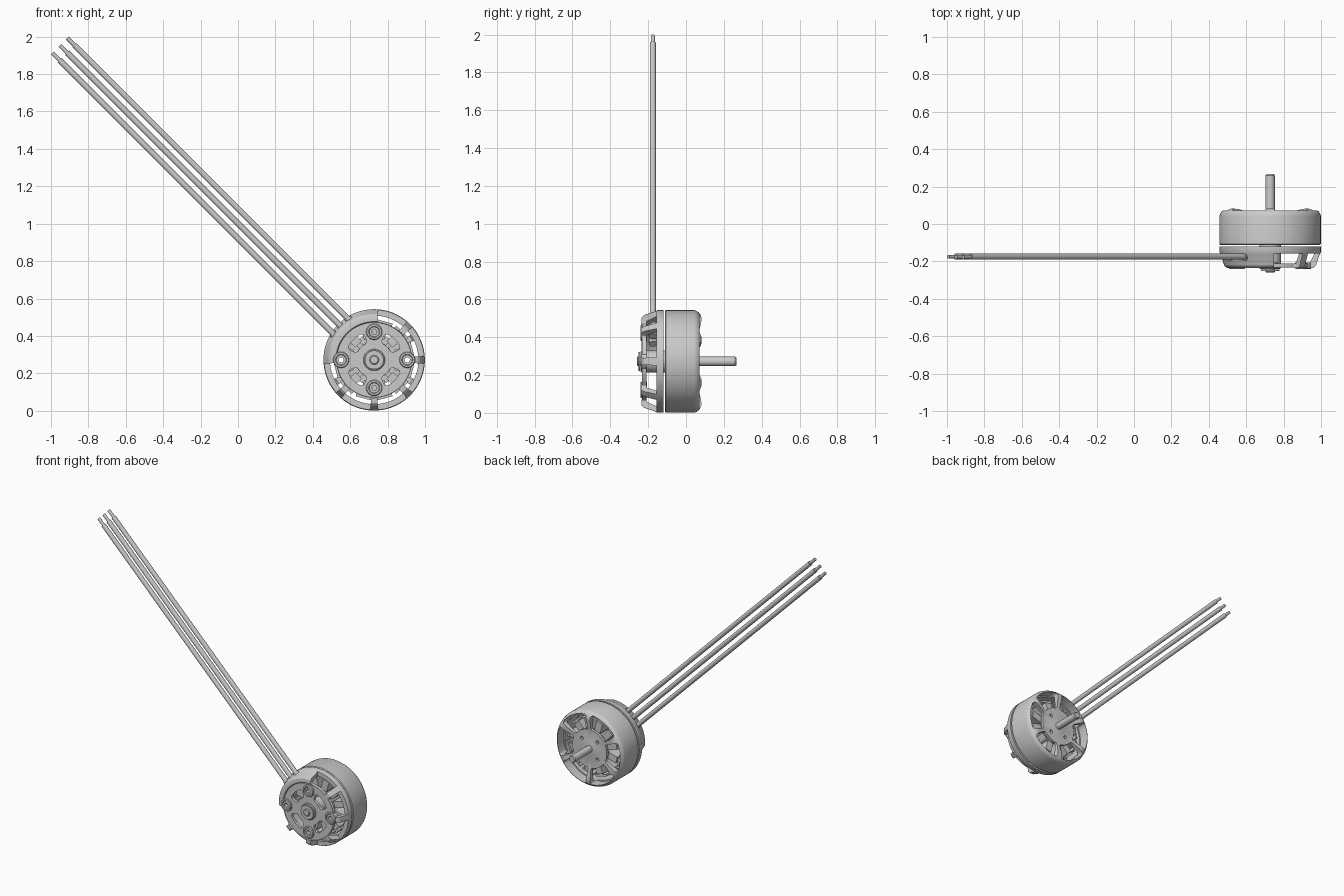
import bpy, bmesh
from math import sin, cos, pi, radians
from mathutils import Vector, Matrix

if "Cube" in bpy.data.objects:
    bpy.data.objects.remove(bpy.data.objects["Cube"])

CX, CZ = 0.728, 0.272          # motor axis (runs along y)


def finish(bm, name, loc=(CX, 0, CZ), smooth=True):
    bmesh.ops.recalc_face_normals(bm, faces=bm.faces)
    me = bpy.data.meshes.new(name)
    bm.to_mesh(me)
    bm.free()
    ob = bpy.data.objects.new(name, me)
    ob.location = loc
    bpy.context.collection.objects.link(ob)
    if smooth:
        shade(ob)
    return ob


def activate(ob):
    bpy.ops.object.select_all(action='DESELECT')
    ob.select_set(True)
    bpy.context.view_layer.objects.active = ob


def shade(ob):
    activate(ob)
    bpy.ops.object.shade_smooth_by_angle(angle=radians(28))


def lathe(name, profile, loc=(CX, 0, CZ), n=96, closed=True, smooth=True):
    """Spin an (r, y) profile about y; open profiles get end caps."""
    bm = bmesh.new()
    rings = [[bm.verts.new((r * cos(2 * pi * i / n), y, r * sin(2 * pi * i / n)))
              for i in range(n)] for r, y in profile]
    m = len(rings)
    for k in range(m if closed else m - 1):
        a, b = rings[k], rings[(k + 1) % m]
        for i in range(n):
            j = (i + 1) % n
            bm.faces.new((a[i], a[j], b[j], b[i]))
    if not closed:
        bm.faces.new(rings[0])
        bm.faces.new(rings[-1])
    return finish(bm, name, loc, smooth)


def prism(bm, pts, y0, y1):
    lo = [bm.verts.new((x, y0, z)) for x, z in pts]
    hi = [bm.verts.new((x, y1, z)) for x, z in pts]
    bm.faces.new(lo)
    bm.faces.new(hi)
    for i in range(len(pts)):
        j = (i + 1) % len(pts)
        bm.faces.new((lo[i], lo[j], hi[j], hi[i]))


def sector(r0, r1, half, mid, c):
    """Ring sector with rounded corners; angles in degrees."""
    rm, h, pts = (r0 + r1) / 2, radians(half), []
    w = h * rm
    corners = [(r1 - c, w - c, 0), (r0 + c, w - c, 90), (r0 + c, c - w, 180), (r1 - c, c - w, 270)]
    for k, (r, s, a) in enumerate(corners):
        for i in range(6):
            t = radians(a + 18 * i)
            pts.append((r + c * cos(t), s + c * sin(t)))
        if k in (1, 3):        # subdivide the two arcs
            e, sg = pts[-1], (-1 if k == 1 else 1)
            pts += [(e[0], e[1] + sg * 2 * (w - c) * i / 10) for i in range(1, 10)]
    m = radians(mid)
    return [(r * cos(m + s / rm), r * sin(m + s / rm)) for r, s in pts]


def circle(r, dist, ang, n=24):
    a = radians(ang)
    return [(dist * cos(a) + r * cos(2 * pi * i / n), dist * sin(a) + r * sin(2 * pi * i / n))
            for i in range(n)]


def cut(ob, shapes):
    """Subtract prisms given as (outline, y0, y1)."""
    bm = bmesh.new()
    for pts, y0, y1 in shapes:
        prism(bm, pts, y0, y1)
    tool = finish(bm, "cutter", smooth=False)
    tool.hide_render = True
    activate(ob)
    mod = ob.modifiers.new("cut", 'BOOLEAN')
    mod.operation, mod.solver, mod.object = 'DIFFERENCE', 'EXACT', tool
    bpy.ops.object.modifier_apply(modifier=mod.name)
    bpy.data.objects.remove(tool)
    shade(ob)


# Rotor bell: rounded shoulder, six windows, four small hub holes
bell = lathe("rotor_bell", [
    (.266, -.112), (.271, -.107), (.271, .043), (.267, .056), (.258, .068), (.245, .077), (.23, .082),
    (.205, .08), (.14, .064), (.06, .064), (.045, .068), (.015, .068),
    (.015, .045), (.23, .045), (.243, .03), (.243, -.112)], smooth=False)
cut(bell, [(sector(.138, .252, 25.5, 60 * i, .016), .0, .2) for i in range(6)]
    + [(circle(.012, .088, 45 + 90 * i), .0, .2) for i in range(4)])

# Mount base: shallow bowl, rim windows between ribs, four slots, screw holes
screws = [(.177, 0), (.15, 90), (.177, 180), (.15, 270)]
base = lathe("mount_base", [
    (.271, -.12), (.271, -.15), (.265, -.162), (.245, -.222), (.232, -.234), (.222, -.236),
    (.205, -.236), (.2, -.23), (.045, -.23), (.045, -.21), (.212, -.21), (.236, -.16),
    (.243, -.12)], smooth=False)
cut(base, [(sector(.203, .33, 18, a, .012), -.3, -.157) for a in (67.5, 22.5, -22.5, -67.5, -112.5, -157.5)]
    + [(sector(.098, .155, 23, 45 + 90 * i, .018), -.3, -.18) for i in range(4)]
    + [(circle(.03, d, a), -.3, -.18) for d, a in screws])

# Screw bosses
for k, (d, a) in enumerate(screws):
    lathe(f"screw_boss_{k + 1}", [
        (.043, -.205), (.043, -.236), (.039, -.241), (.03, -.241), (.026, -.236),
        (.014, -.236), (.014, -.205)],
        (CX + d * cos(radians(a)), 0, CZ + d * sin(radians(a))), 32)

# Bearing tube, shaft and retaining clip
lathe("bearing_tube", [(.058, .03), (.058, -.235), (.053, -.24), (.034, -.24), (.034, .03)], n=48)
lathe("shaft", [(.02, -.26), (.025, -.255), (.025, .26), (.02, .266)], n=32, closed=False)
lathe("retaining_clip", [(.05, -.244), (.05, -.251), (.02, -.251), (.02, -.244)], n=32)

# Stator: core ring and twelve wound teeth
lathe("stator_core", [(.1, .022), (.1, -.1), (.055, -.1), (.055, .022)], n=48)
bm = bmesh.new()
for i in range(12):
    turn = Matrix.Rotation(2 * pi * (i + .5) / 12, 4, 'Y')
    for r, (sx, sy, sz) in ((.15, (.12, .1, .026)), (.155, (.075, .124, .048)), (.206, (.014, .1, .09))):
        bmesh.ops.create_cube(bm, size=1, matrix=turn @ Matrix.Translation((r, -.042, 0))
                              @ Matrix.Diagonal((sx, sy, sz, 1)))
finish(bm, "stator_teeth")


def rod(name, p, q, r):
    bm = bmesh.new()
    d = q - p
    bmesh.ops.create_cone(bm, cap_ends=True, segments=20, radius1=r, radius2=r, depth=d.length,
                          matrix=d.to_track_quat('Z', 'Y').to_matrix().to_4x4())
    finish(bm, name, (p + q) / 2)


# Three lead wires with bare tips and entry collars
u = Vector((-1, 0, 1)).normalized()
for k in (-1, 0, 1):
    tip = Vector((-.953 + .04 * k, -.175, 1.953 + .04 * k))
    rod(f"wire_{k + 2}", tip - u * 2.19, tip - u * .055, .016)
    rod(f"wire_tip_{k + 2}", tip - u * .08, tip, .0105)
    rod(f"wire_collar_{k + 2}", tip - u * 2.19, tip - u * 2.12, .021)
